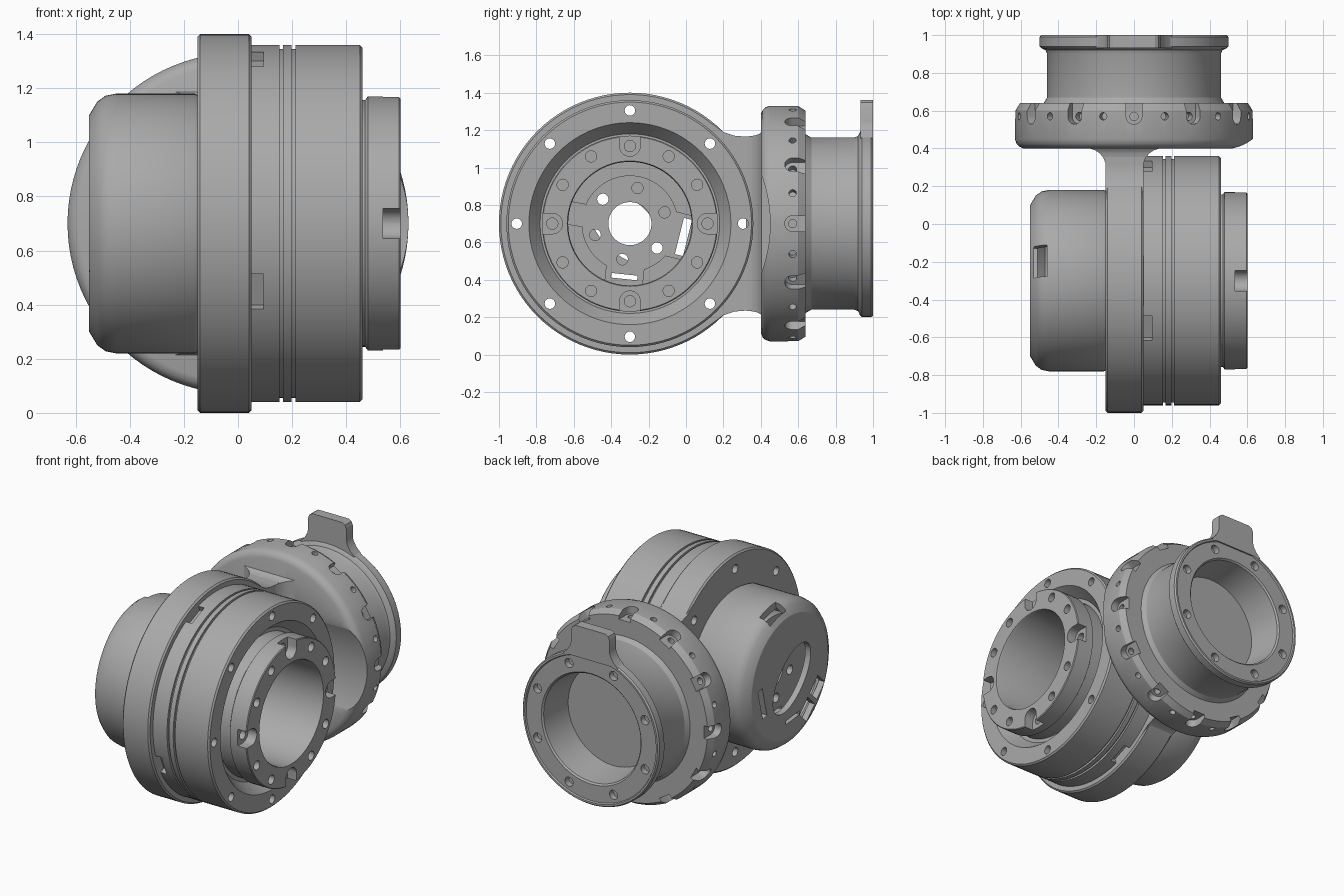
import bpy, bmesh
from math import pi, cos, sin, radians
from mathutils import Matrix, Vector

if "Cube" in bpy.data.objects:
    bpy.data.objects.remove(bpy.data.objects["Cube"])

metal = bpy.data.materials.new("grey_metal")
GREY = (0.4, 0.4, 0.4, 1)
metal.use_nodes = True
metal.diffuse_color = GREY
metal.node_tree.nodes["Principled BSDF"].inputs["Base Color"].default_value = GREY


def frame(u, v, t, origin):
    m = Matrix((u, v, t)).transposed().to_4x4()
    m.translation = origin
    return m


# Local frames (u, v, t): t runs along the turning axis of each half
DRUM = frame((0, 1, 0), (0, 0, 1), (1, 0, 0), (0, -0.3, 0.7))
HUB = frame((-1, 0, 0), (0, 0, 1), (0, 1, 0), (0, 0, 0.7))


def finish(name, bm, place, cutter=None):
    bmesh.ops.remove_doubles(bm, verts=bm.verts, dist=1e-5)
    bmesh.ops.recalc_face_normals(bm, faces=bm.faces)
    bm.transform(place)
    mesh = bpy.data.meshes.new(name)
    bm.to_mesh(mesh)
    bm.free()
    obj = bpy.data.objects.new(name, mesh)
    bpy.context.collection.objects.link(obj)
    if cutter:
        tool = finish(name + "_cutter", cutter, place)
        tool.hide_render = True
        mod = obj.modifiers.new("cut", "BOOLEAN")
        mod.operation, mod.solver, mod.object = "DIFFERENCE", "EXACT", tool
        mod.use_self = True
        bpy.context.view_layer.update()
        graph = bpy.context.evaluated_depsgraph_get()
        mesh = bpy.data.meshes.new_from_object(obj.evaluated_get(graph))
        obj.modifiers.clear()
        obj.data = mesh
        bpy.data.objects.remove(tool)
    mesh.materials.clear()
    mesh.materials.append(metal)
    mesh.shade_smooth()
    mesh.set_sharp_from_angle(angle=radians(28))
    return obj


def loft(sections, wrap=False):
    """Skin a list of equal point loops; cap the ends unless wrapped."""
    bm = bmesh.new()
    rows = [[bm.verts.new(p) for p in s] for s in sections]
    pairs = list(zip(rows, rows[1:])) + ([(rows[-1], rows[0])] if wrap else [])
    for a, b in pairs:
        for i in range(len(a)):
            j = (i + 1) % len(a)
            bm.faces.new((a[i], a[j], b[j], b[i]))
    if not wrap:
        bm.faces.new(rows[0])
        bm.faces.new(rows[-1])
    return bm


def lathe(profile, steps=96):
    """Turn a closed (t, r) outline around the local t axis."""
    bm = loft([[(r * cos(2 * pi * k / steps), r * sin(2 * pi * k / steps), t)
                for t, r in profile] for k in range(steps)], wrap=True)
    bmesh.ops.remove_doubles(bm, verts=bm.verts, dist=1e-5)
    bmesh.ops.dissolve_degenerate(bm, edges=bm.edges, dist=1e-5)
    # drop zero-width faces folded along the axis
    on_axis = [e for e in bm.edges if all(v.co.xy.length < 1e-5 for v in e.verts)]
    bmesh.ops.delete(bm, geom=on_axis, context="EDGES")
    return bm


def polar(deg, r, t):
    """Frame at radius r and height t: x points outward, y along the rim."""
    return Matrix.Rotation(radians(deg), 4, "Z") @ Matrix.Translation((r, 0, t))


def add_box(bm, size, m):
    bmesh.ops.create_cube(bm, size=1, matrix=m @ Matrix.Diagonal((*size, 1)))


def add_pin(bm, r, length, m, segments=24):
    bmesh.ops.create_cone(bm, cap_ends=True, segments=segments, radius1=r,
                          radius2=r, depth=length, matrix=m)


OUTWARD = Matrix.Rotation(pi / 2, 4, "Y")


def bolt_circle(bm, count, circle, r, t0, t1, start=0):
    for k in range(count):
        add_pin(bm, r, t1 - t0, polar(start + 360 * k / count, circle, (t0 + t1) / 2))


def light_slots(bm, t, depth):
    add_box(bm, (0.045, 0.2, depth), polar(-14, 0.295, t))
    add_box(bm, (0.025, 0.14, depth), polar(-96, 0.285, t))


# Motor cap: hollow cup with openings in its end
cut = bmesh.new()
add_pin(cut, 1, 0.1, polar(-135, 0.03, -0.53) @ Matrix.Diagonal((0.14, 0.24, 1, 1)), 48)
for side in (-1, 1):
    add_box(cut, (0.1, 0.12, 0.1), polar(-135, 0.33, -0.53)
            @ Matrix.Translation((0, side * 0.075, 0)))
add_box(cut, (0.16, 0.17, 0.07), polar(77, 0.47, -0.495))
light_slots(cut, -0.53, 0.1)
finish("motor_cap", lathe([
    (-0.15, 0.475), (-0.16, 0.48), (-0.45, 0.48), (-0.49, 0.472), (-0.52, 0.45),
    (-0.55, 0.40), (-0.55, 0), (-0.51, 0), (-0.51, 0.40), (-0.47, 0.43),
    (-0.15, 0.43)]), DRUM, cut)

# Mounting flange with through bolt holes
cut = bmesh.new()
bolt_circle(cut, 8, 0.605, 0.028, -0.2, 0.1)
finish("mounting_flange", lathe([
    (-0.15, 0.42), (-0.15, 0.69), (-0.14, 0.70), (0.04, 0.70), (0.05, 0.69),
    (0.05, 0.42)]), DRUM, cut)

# Output drum with two grooves, rim slots and a bevelled recess
cut = bmesh.new()
bolt_circle(cut, 8, 0.605, 0.028, 0, 0.5)
for k in range(4):
    add_box(cut, (0.1, 0.14, 0.06), polar(22.5 + 90 * k, 0.67, 0.065))
outline = [(0.05, 0.455), (0.05, 0.66)]
for g in (0.16, 0.205):
    outline += [(g - 0.007, 0.66), (g - 0.007, 0.645), (g + 0.007, 0.645), (g + 0.007, 0.66)]
outline += [(0.45, 0.66), (0.46, 0.65), (0.46, 0.54), (0.38, 0.48), (0.38, 0.455)]
finish("output_drum", lathe(outline), DRUM, cut)

# Output ring with bolt holes and four open notches
cut = bmesh.new()
bolt_circle(cut, 12, 0.415, 0.03, 0.49, 0.62)
for k in range(4):
    add_pin(cut, 0.055, 0.075, polar(90 * k, 0.415, 0.573))
    add_box(cut, (0.1, 0.11, 0.075), polar(90 * k, 0.465, 0.573))
finish("output_ring", lathe([
    (-0.10, 0.33), (-0.10, 0.456), (0.47, 0.456), (0.48, 0.47), (0.595, 0.47),
    (0.60, 0.465), (0.60, 0.335), (0.59, 0.33)]), DRUM, cut)

# Inside the bore: sleeve, end plate and a broken collar
finish("bore_sleeve", lathe([(-0.42, 0.33), (-0.42, 0.36), (-0.09, 0.36), (-0.09, 0.33)]), DRUM)
cut = bmesh.new()
bolt_circle(cut, 6, 0.195, 0.03, -0.5, -0.3, 18)
light_slots(cut, -0.4, 0.2)
finish("bore_end_plate", lathe([(-0.42, 0.115), (-0.42, 0.34), (-0.38, 0.34), (-0.38, 0.115)]), DRUM, cut)
cut = bmesh.new()
for angle, width in ((-14, 0.24), (-96, 0.2), (170, 0.12)):
    add_box(cut, (0.2, width, 0.2), polar(angle, 0.3, -0.3))
finish("bore_collar", lathe([(-0.34, 0.255), (-0.34, 0.335), (-0.28, 0.335), (-0.28, 0.255)]), DRUM, cut)

# Side arm: plate hugging the flange, widening into the clamp ring
arc = [(0.68 * cos(radians(a)), 0.68 * sin(radians(a))) for a in range(-56, 57, 4)]
edge = [(0.43, 0.54), (0.50, 0.49), (0.56, 0.47), (0.62, 0.465), (0.71, 0.475)]
plate = arc + edge + [(u, -v) for u, v in reversed(edge)]
finish("side_arm", loft([[(u, v, t) for u, v in plate] for t in (-0.15, 0.05)]), DRUM)
finish("arm_fillet", loft([
    [(0.15 + f, 0.465 + f / 4, y), (-0.05 - f, 0.465 + f / 4, y),
     (-0.05 - f, -0.465 - f / 4, y), (0.15 + f, -0.465 - f / 4, y)]
    for y, f in ((0.32, 0), (0.35, 0.012), (0.375, 0.032), (0.39, 0.055), (0.405, 0.1))]), HUB)

# Clamp ring: screw pockets open to the rear, pin holes, drum clearance
cut = bmesh.new()
for k in range(12):
    add_pin(cut, 0.042, 0.1, polar(30 * k, 0.63, 0.57) @ OUTWARD)
    add_box(cut, (0.1, 0.084, 0.1), polar(30 * k, 0.63, 0.62))
    add_pin(cut, 0.022, 0.14, polar(30 * k, 0.61, 0.57) @ OUTWARD, 12)
    add_pin(cut, 0.02, 0.1, polar(30 * k + 15, 0.63, 0.57) @ OUTWARD, 12)
add_pin(cut, 0.75, 0.65, Matrix.Translation((-0.375, 0, -0.3)) @ OUTWARD, 128)
finish("clamp_ring", lathe([
    (0.40, 0), (0.40, 0.585), (0.41, 0.608), (0.425, 0.622), (0.45, 0.63),
    (0.60, 0.63), (0.64, 0.605), (0.64, 0)]), HUB, cut)

# Rear hub with bolted end flange and blind bore
cut = bmesh.new()
bolt_circle(cut, 8, 0.425, 0.03, 0.95, 1.05, 22.5)
finish("rear_hub", lathe([
    (0.62, 0), (0.62, 0.49), (0.645, 0.475), (0.67, 0.46), (0.90, 0.46),
    (0.92, 0.468), (0.93, 0.49), (0.94, 0.50), (0.99, 0.50), (1.0, 0.492),
    (1.0, 0.48), (0.99, 0.475), (0.99, 0.365), (0.98, 0.355), (0.76, 0.33),
    (0.76, 0)]), HUB, cut)

# Locating tab on top of the end flange
half = [(0.20, 0.455), (0.165, 0.49), (0.145, 0.525), (0.14, 0.55), (0.14, 0.625),
        (0.13, 0.648), (0.11, 0.66)]
tab = half + [(-u, v) for u, v in reversed(half)]
finish("locating_tab", loft([[(u, v, t) for u, v in tab] for t in (0.932, 1.0)]), HUB)
